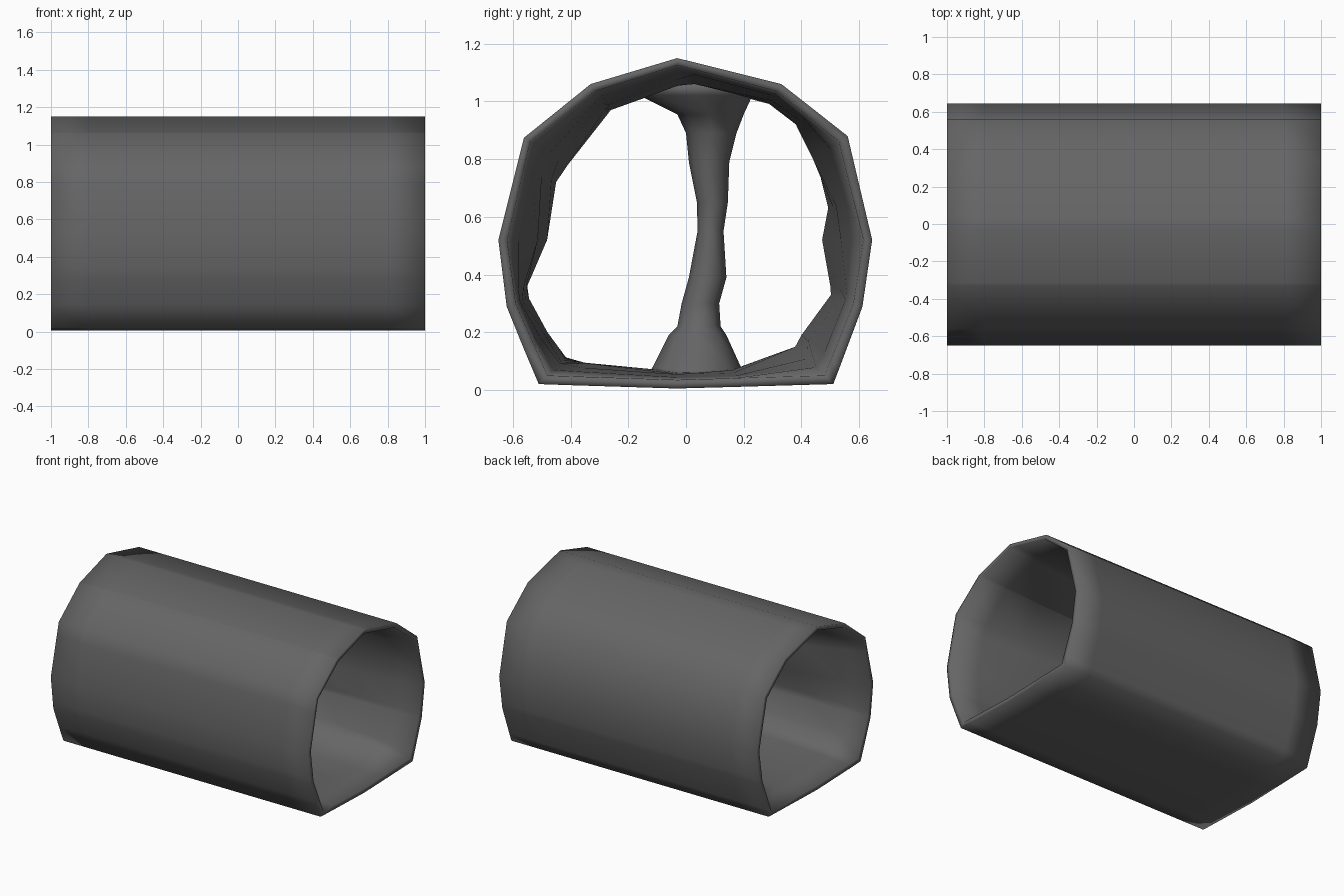
import bpy, bmesh, math, random

if "Cube" in bpy.data.objects:
    bpy.data.objects.remove(bpy.data.objects["Cube"])
random.seed(4)

rock = bpy.data.materials.new("dark grey rock")
rock.diffuse_color = (0.13, 0.13, 0.13, 1)
rock.use_nodes = True
rock.node_tree.nodes["Principled BSDF"].inputs["Base Color"].default_value = rock.diffuse_color

# cross-sections (y, z), same point order: outer shell, end rim, narrowest rock wall
OUTER = [(-.03, .005), (.51, .02), (.61, .28), (.645, .52), (.56, .88), (.33, 1.06),
         (-.03, 1.15), (-.33, 1.06), (-.56, .88), (-.65, .52), (-.62, .28), (-.51, .02)]
RIM = [(-.03, .035), (.48, .05), (.58, .3), (.615, .52), (.53, .86), (.315, 1.035),
       (-.03, 1.125), (-.315, 1.035), (-.54, .86), (-.62, .52), (-.59, .3), (-.48, .05)]
INNER = [(-.03, .065), (.16, .07), (.33, .06), (.40, .19), (.50, .31), (.50, .36), (.465, .48),
         (.49, .63), (.45, .78), (.38, .92), (.23, 1.03), (.03, 1.06), (-.18, 1.02),
         (-.26, .97), (-.38, .82), (-.45, .72), (-.47, .52), (-.55, .36), (-.54, .29),
         (-.48, .20), (-.46, .12), (-.34, .10)]


def cast(poly, ang, c=(0, .52)):
    """Distance from the tunnel axis to a closed outline along an angle."""
    dy, dz = math.cos(ang), math.sin(ang)
    best = 0
    for (y1, z1), (y2, z2) in zip(poly, poly[1:] + poly[:1]):
        ey, ez = y2 - y1, z2 - z1
        det = dz * ey - dy * ez
        if abs(det) < 1e-9:
            continue
        ay, az = y1 - c[0], z1 - c[1]
        t = (ez * -ay + ey * az) / det
        s = (dy * az - dz * ay) / det
        if -1e-6 <= s <= 1 + 1e-6 and t > 0:
            best = max(best, t)
    return best


def finish(bm, name):
    bmesh.ops.recalc_face_normals(bm, faces=bm.faces)
    me = bpy.data.meshes.new(name)
    bm.to_mesh(me)
    bm.free()
    me.materials.append(rock)
    for p in me.polygons:
        p.use_smooth = True
    ob = bpy.data.objects.new(name, me)
    bpy.context.collection.objects.link(ob)
    return ob


def loft(bm, rings, closed=False):
    vs = [[bm.verts.new(p) for p in r] for r in rings]
    pairs = list(zip(vs, vs[1:])) + ([(vs[-1], vs[0])] if closed else [])
    for a, b in pairs:
        n = len(a)
        for i in range(n):
            bm.faces.new((a[i], a[(i + 1) % n], b[(i + 1) % n], b[i]))
    return vs


# tunnel: outer shell, rims and uneven rock lining in one closed skin
angs = sorted([math.atan2(z - .52, y) for y, z in RIM] +
              [math.atan2(z - .52, y) for y, z in INNER[1::2]])


def ring(x, shape):
    return [(x, shape(a) * math.cos(a), .52 + shape(a) * math.sin(a)) for a in angs]


def lining(a, w, rnd):
    r0, r1 = cast(RIM, a), min(cast(INNER, a), cast(RIM, a))
    return r0 + (r1 - r0) * min(1, max(0, w * rnd))


rings = [ring(x, lambda a: cast(OUTER, a)) for x in (-1, -.8, .8, 1)]
for x, w in ((1, 0), (.8, .3), (.55, .65), (.28, .9), (0, 1.15), (-.28, .9), (-.55, .65), (-.8, .3), (-1, 0)):
    noise = {a: random.uniform(.75, 1.2) for a in angs}
    rings.append(ring(x, lambda a: lining(a, w, noise[a])))
bm = bmesh.new()
loft(bm, rings, closed=True)
finish(bm, "tunnel")

# rock pillar: (z, left y, right y), flaring into floor and roof
PILLAR = [(.045, -.14, .22), (.08, -.115, .19), (.19, -.06, .14), (.22, -.03, .12), (.30, -.015, .115),
          (.39, .01, .14), (.55, .04, .13), (.65, .038, .145), (.79, .01, .15),
          (.89, 0, .175), (.955, -.03, .20), (1.02, -.16, .23), (1.06, -.18, .24)]
bm = bmesh.new()
rings = []
for z, l, r in PILLAR:
    c, h = (l + r) / 2, (r - l) / 2
    rings.append([(h * 1.1 * math.sin(k * math.pi / 4), c + h * math.cos(k * math.pi / 4), z)
                  for k in range(8)])
vs = loft(bm, rings)
bm.faces.new(vs[0])
bm.faces.new(vs[-1])
finish(bm, "rock_pillar")
